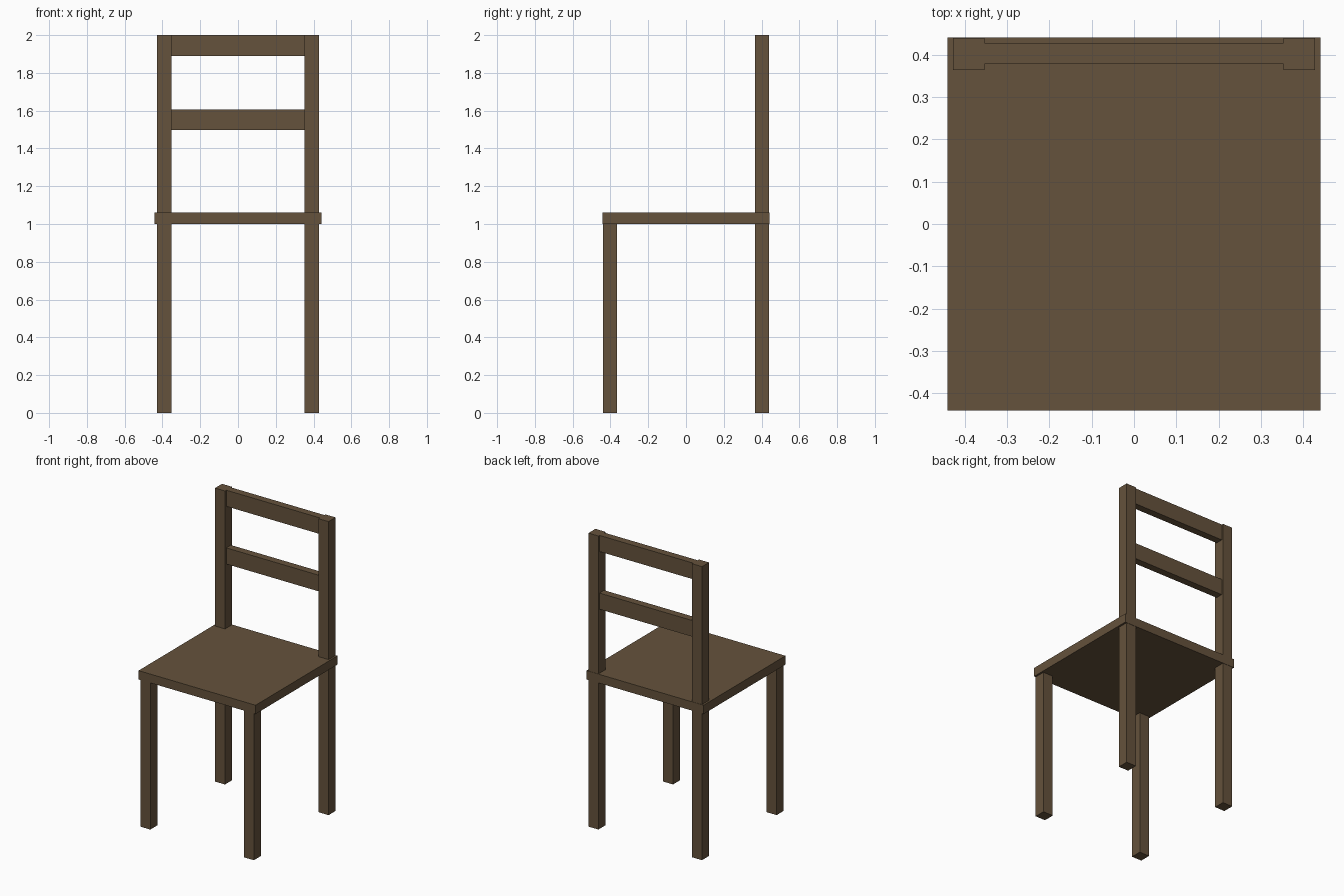
import bpy

if "Cube" in bpy.data.objects:
    bpy.data.objects.remove(bpy.data.objects["Cube"])

wood = bpy.data.materials.new("dark_wood")
wood.diffuse_color = (0.13, 0.085, 0.045, 1)
wood.use_nodes = True
wood.node_tree.nodes["Principled BSDF"].inputs["Base Color"].default_value = wood.diffuse_color


def box(name, x, y, z):
    """Box spanning the given (min, max) range on each axis."""
    spans = (x, y, z)
    bpy.ops.mesh.primitive_cube_add(size=1, location=[(a + b) / 2 for a, b in spans])
    ob = bpy.context.object
    ob.name = name
    ob.scale = [b - a for a, b in spans]
    bpy.ops.object.transform_apply(location=False, rotation=False, scale=True)
    ob.data.materials.append(wood)
    return ob


SEAT_BOTTOM, SEAT_TOP, TOP = 1.0, 1.06, 2.0
INNER, OUTER = 0.353, 0.428
FRONT_Y, BACK_Y = (-0.44, -0.365), (0.364, 0.439)

# Seat board
box("seat", (-0.441, 0.441), (-0.441, 0.441), (SEAT_BOTTOM, SEAT_TOP))

# Legs and back posts, left and right
for side, x in (("left", (-OUTER, -INNER)), ("right", (INNER, OUTER))):
    box(f"front_leg_{side}", x, FRONT_Y, (0, SEAT_BOTTOM))
    box(f"back_leg_{side}", x, BACK_Y, (0, SEAT_BOTTOM))
    box(f"back_post_{side}", x, BACK_Y, (SEAT_TOP, TOP))

# Backrest rails between the posts
for name, z in (("top_rail", (1.89, TOP)), ("middle_rail", (1.497, 1.607))):
    box(name, (-INNER, INNER), (0.378, 0.428), z)
